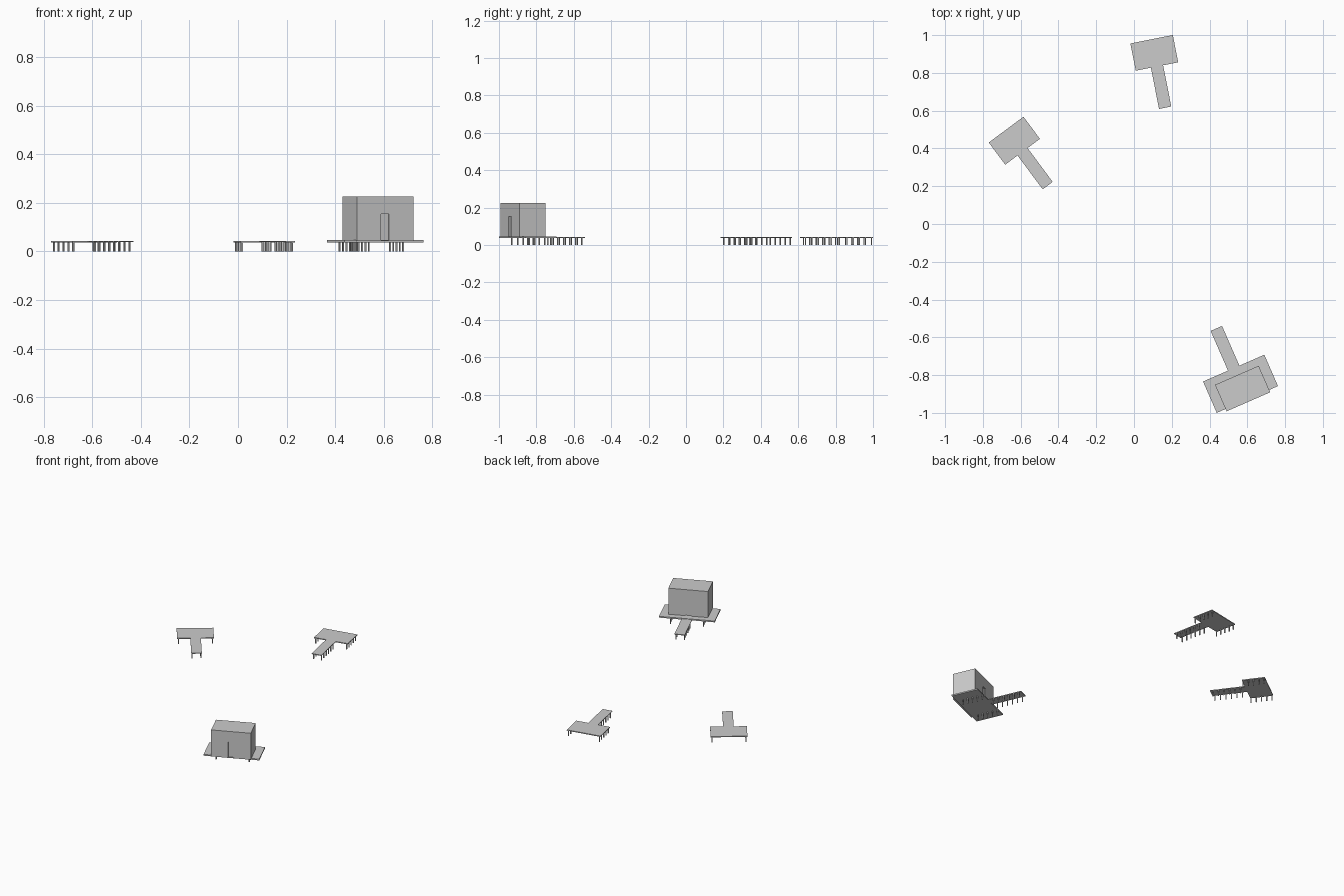
import bpy, bmesh
from math import radians
from mathutils import Matrix, Vector

if "Cube" in bpy.data.objects:
    bpy.data.objects.remove(bpy.data.objects["Cube"])


def make_boxes(name, boxes, frame):
    """One object from boxes given as (x0, x1, y0, y1, z0, z1) in the pier's own frame."""
    bm = bmesh.new()
    for x0, x1, y0, y1, z0, z1 in boxes:
        m = Matrix.Translation(((x0 + x1) / 2, (y0 + y1) / 2, (z0 + z1) / 2))
        m = m @ Matrix.Diagonal((x1 - x0, y1 - y0, z1 - z0, 1))
        bmesh.ops.create_cube(bm, size=1, matrix=m)
    mesh = bpy.data.meshes.new(name)
    bm.to_mesh(mesh)
    bm.free()
    ob = bpy.data.objects.new(name, mesh)
    ob.matrix_world = frame
    bpy.context.collection.objects.link(ob)
    return ob


def pier(name, centre, angle, width, depth, reach, z0, z1, post_shift=0.0):
    """T-shaped pier; the walkway runs along local -y to a distance of reach."""
    frame = Matrix.Translation(Vector((*centre, 0))) @ Matrix.Rotation(radians(angle), 4, 'Z')
    make_boxes(name + "_platform", [(-width / 2, width / 2, -depth / 2, depth / 2, z0, z1)], frame)
    make_boxes(name + "_walkway", [(-0.033, 0.033, -reach, -depth / 2, 0.038, 0.043)], frame)
    # Post rows under both platform ends and both walkway edges
    r = 0.003
    spots = [(s * 0.105, -0.067 + i * 0.0335 - post_shift) for s in (-1, 1) for i in range(5)]
    spots += [(s * 0.027, -(reach - 0.018) + i * 0.035) for s in (-1, 1) for i in range(6)]
    make_boxes(name + "_posts", [(x - r, x + r, y - r, y + r, 0, 0.04) for x, y in spots], frame)
    return frame


# Two plain piers
pier("north_pier", (0.1075, 0.906), 11.2, 0.229, 0.147, 0.296, 0.037, 0.043)
pier("west_pier", (-0.6335, 0.441), 36.6, 0.229, 0.146, 0.296, 0.037, 0.043)

# Larger pier carrying the house
frame = pier("house_pier", (0.564, -0.846), 203.6, 0.354, 0.181, 0.32, 0.037, 0.046, 0.02)

# House block, slightly overhanging the seaward edge
house = make_boxes("house", [(-0.126, 0.126, -0.049, 0.104, 0.043, 0.225)], frame)

# Shallow doorways in the two long walls
d = 0.008
cutter = make_boxes("doorway_cutter", [(-0.018, 0.018, -0.06, -0.049 + d, 0.03, 0.153),
                                       (-0.018, 0.018, 0.104 - d, 0.12, 0.046, 0.153)], frame)
cutter.hide_render = True
cutter.hide_viewport = True
cut = house.modifiers.new("doorways", 'BOOLEAN')
cut.operation = 'DIFFERENCE'
cut.solver = 'EXACT'
cut.object = cutter
